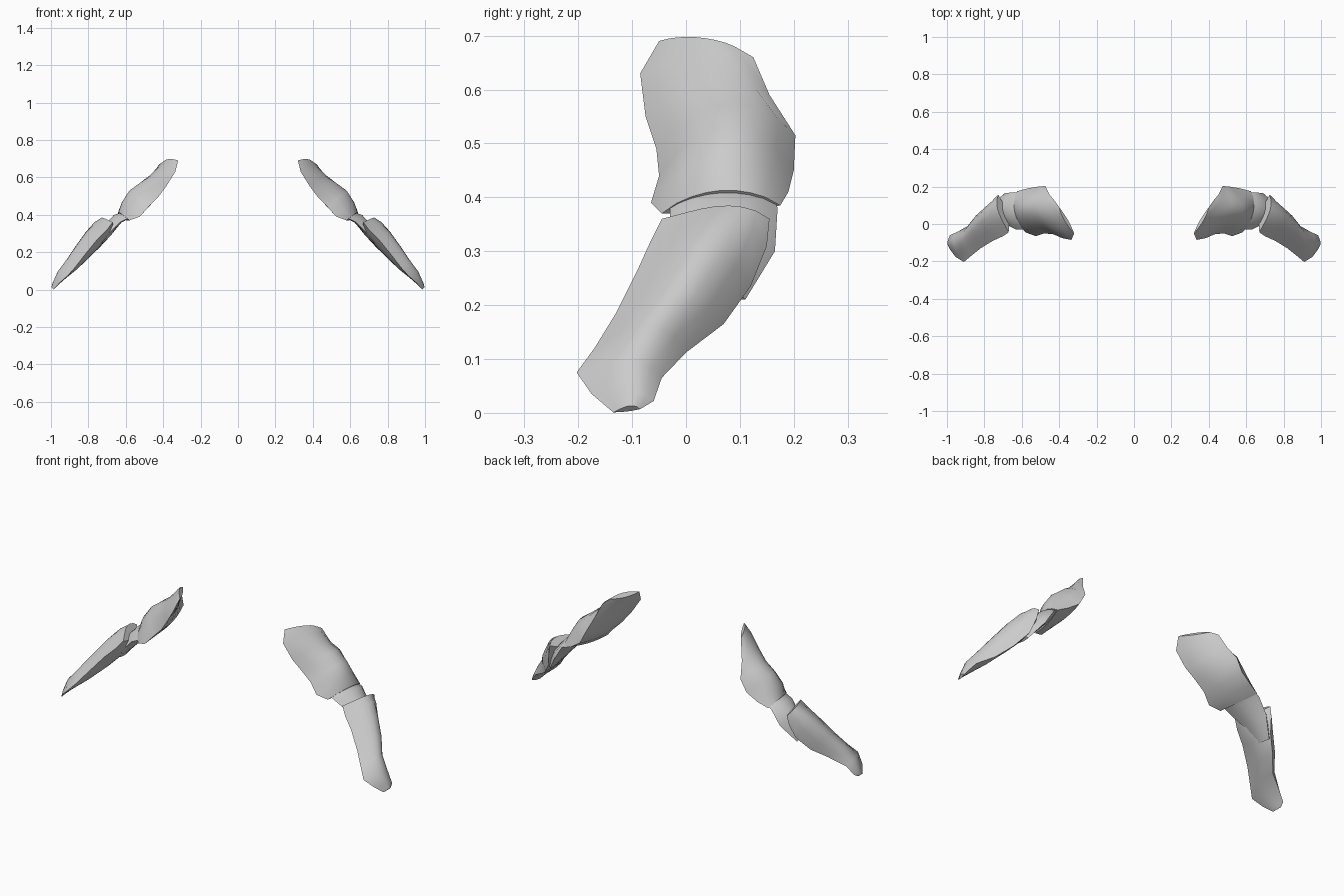
import bpy, bmesh
from math import sin, pi
from mathutils import Vector

cube = bpy.data.objects.get("Cube")
if cube:
    bpy.data.objects.remove(cube)

grey = bpy.data.materials.new("plain_grey")
grey.use_nodes = True
colour = (0.6, 0.6, 0.6, 1)
grey.diffuse_color = colour
grey.node_tree.nodes["Principled BSDF"].inputs["Base Color"].default_value = colour

OUTWARD = Vector((1, 0, 1)).normalized()
STEPS = 8


def ring(front, back, outer, inner, skew):
    """Closed section: an arched outer side and a shallow inner side."""
    front, back = Vector(front), Vector(back)
    points = []
    for i in range(STEPS + 1):
        t = i / STEPS
        points.append(front.lerp(back, t) + OUTWARD * outer * max(0, sin(pi * t ** skew)) ** 0.75)
    for i in range(STEPS - 1, 0, -1):
        t = i / STEPS
        points.append(front.lerp(back, t) - OUTWARD * inner * sin(pi * t))
    return points


def plate(name, sections, skew=1.0):
    """Loft the sections on the left arm and mirror them to the right."""
    bm = bmesh.new()
    rings = [[bm.verts.new(p) for p in ring(*s, skew)] for s in sections]
    count = len(rings[0])
    for a, b in zip(rings, rings[1:]):
        for i in range(count):
            j = (i + 1) % count
            bm.faces.new((a[i], a[j], b[j], b[i]))
    bm.faces.new(rings[0])
    bm.faces.new(rings[-1])
    bmesh.ops.recalc_face_normals(bm, faces=bm.faces)
    mesh = bpy.data.meshes.new(name)
    bm.to_mesh(mesh)
    bm.free()
    mesh.materials.append(grey)
    obj = bpy.data.objects.new(name, mesh)
    bpy.context.collection.objects.link(obj)
    bpy.ops.object.select_all(action="DESELECT")
    obj.select_set(True)
    bpy.context.view_layer.objects.active = obj
    bpy.ops.object.shade_smooth_by_angle(angle=pi / 4)
    mirror = obj.modifiers.new("mirror", "MIRROR")
    mirror.use_mirror_merge = False


# Each section: front edge, back edge, outer bulge, inner bulge
plate("upper_arm_plate", [
    ((0.32, -0.05, 0.69), (0.40, 0.09, 0.68), 0.017, 0.01),
    ((0.335, -0.085, 0.63), (0.425, 0.125, 0.66), 0.03, 0.015),
    ((0.385, -0.075, 0.55), (0.45, 0.155, 0.59), 0.06, 0.015),
    ((0.43, -0.055, 0.49), (0.475, 0.203, 0.515), 0.098, 0.015),
    ((0.48, -0.05, 0.44), (0.51, 0.2, 0.45), 0.12, 0.01),
    ((0.525, -0.065, 0.39), (0.57, 0.19, 0.41), 0.1, 0.01),
    ((0.58, -0.045, 0.37), (0.625, 0.175, 0.385), 0.05, 0.01),
])

# Narrow link under the upper plate, running down inside the forearm
plate("elbow_link", [
    ((0.55, -0.03, 0.40), (0.57, 0.16, 0.41), 0.03, 0.01),
    ((0.63, -0.03, 0.36), (0.64, 0.17, 0.38), 0.04, 0.015),
    ((0.69, 0.0, 0.30), (0.69, 0.165, 0.30), 0.05, 0.015),
    ((0.76, -0.02, 0.235), (0.755, 0.11, 0.21), 0.05, 0.01),
])

plate("forearm_plate", [
    ((0.67, -0.045, 0.36), (0.725, 0.155, 0.36), 0.035, 0.03),
    ((0.70, -0.065, 0.32), (0.735, 0.15, 0.31), 0.065, 0.035),
    ((0.755, -0.09, 0.265), (0.755, 0.12, 0.235), 0.085, 0.025),
    ((0.82, -0.13, 0.185), (0.81, 0.07, 0.165), 0.08, 0.015),
    ((0.87, -0.17, 0.12), (0.87, 0.0, 0.112), 0.065, 0.012),
    ((0.91, -0.203, 0.075), (0.95, -0.045, 0.065), 0.04, 0.012),
    ((0.955, -0.175, 0.035), (0.985, -0.06, 0.022), 0.02, 0.008),
    ((0.985, -0.135, 0.001), (0.992, -0.085, 0.007), 0.012, 0.002),
], skew=1.4)
